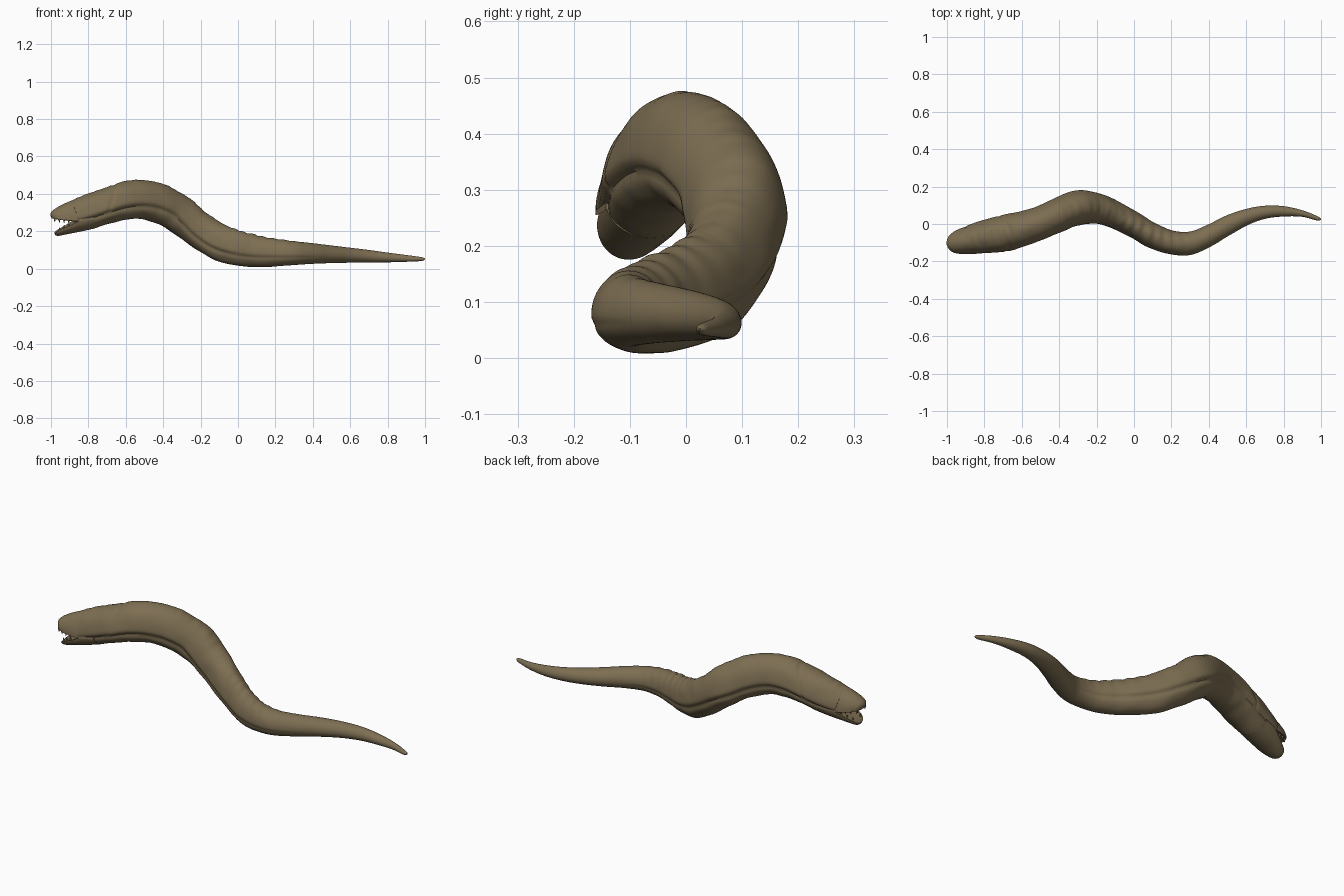
import bpy, bmesh, math
from mathutils import Vector, noise

if "Cube" in bpy.data.objects:
    bpy.data.objects.remove(bpy.data.objects["Cube"])

skin = bpy.data.materials.new("olive brown skin")
skin.diffuse_color = (0.205, 0.156, 0.085, 1)
skin.use_nodes = True
skin.node_tree.nodes["Principled BSDF"].inputs["Base Color"].default_value = skin.diffuse_color


def spline(st, x):
    # Catmull-Rom style interpolation of stations (x, y0, y1, z0, z1)
    i = max(0, min(len(st) - 2, sum(1 for s in st if s[0] <= x) - 1))
    p1, p2 = st[i], st[i + 1]
    p0, p3 = st[max(i - 1, 0)], st[min(i + 2, len(st) - 1)]
    h = p2[0] - p1[0]
    t = (x - p1[0]) / h
    out = []
    for k in range(1, 5):
        m1 = (p2[k] - p0[k]) / (p2[0] - p0[0]) * h
        m2 = (p3[k] - p1[k]) / (p3[0] - p1[0]) * h
        out.append((2*t**3 - 3*t*t + 1) * p1[k] + (t**3 - 2*t*t + t) * m1
                   + (3*t*t - 2*t**3) * p2[k] + (t**3 - t*t) * m2)
    return out


def center(st, x):
    y0, y1, z0, z1 = spline(st, x)
    return Vector((x, (y0 + y1) / 2, (z0 + z1) / 2))


def sweep(name, st, section, rings, sides):
    # perpendicular rings along the centre line given by the stations
    bm = bmesh.new()
    a, b = st[0][0], st[-1][0]
    loops = []
    for i in range(rings + 1):
        x = a + (b - a) * i / rings
        y0, y1, z0, z1 = spline(st, x)
        c = center(st, x)
        d = 0.03
        t = center(st, min(x + d, b)) - center(st, max(x - d, a))
        yaw = math.cos(math.atan2(t.y, t.x))
        pitch = math.cos(math.atan2(t.z, t.x))
        t.normalize()
        s = Vector((0, 0, 1)).cross(t).normalized()
        u = t.cross(s)
        loop = []
        for j in range(sides):
            p, q = section(2 * math.pi * j / sides, x)
            loop.append(bm.verts.new(c + s * p * yaw * (y1 - y0) / 2
                                     + u * q * pitch * (z1 - z0) / 2))
        loops.append(loop)
    for l, m in zip(loops, loops[1:]):
        for j in range(sides):
            k = (j + 1) % sides
            bm.faces.new((l[j], l[k], m[k], m[j]))
    bm.faces.new(loops[0])
    bm.faces.new(loops[-1])
    return finish(name, bm)


def finish(name, bm):
    bmesh.ops.recalc_face_normals(bm, faces=bm.faces)
    me = bpy.data.meshes.new(name)
    bm.to_mesh(me)
    bm.free()
    me.materials.append(skin)
    ob = bpy.data.objects.new(name, me)
    bpy.context.collection.objects.link(ob)
    bpy.context.view_layer.objects.active = ob
    ob.select_set(True)
    bpy.ops.object.shade_smooth_by_angle(angle=math.radians(50))
    ob.select_set(False)
    return ob


def bump(v, w):
    return math.exp(-(v / w) ** 2)


def body_section(a, x):
    c, s = math.cos(a), math.sin(a)
    lat = math.asin(s)
    fade = max(0, min(1, (0.45 - x) / 0.5))
    r = 1 - 0.10 * fade * bump(lat + 0.38, 0.12)            # side crease
    r += 0.035 * fade * bump(lat + 0.15, 0.2)               # lip above it
    if s > -0.3:                                            # gill slit
        r -= 0.04 * bump(x + 0.70 - 0.06 * s, 0.008)
    r += 0.03 * fade * max(0, s) ** 6 * noise.noise(Vector((x * 45, 0, 0)))
    folds = bump(x - 0.12, 0.22) * max(0, s)                # back wrinkles
    r += 0.025 * folds * math.sin(x * 110 + 2 * c)
    r += 0.035 * fade * noise.noise(Vector((x * 14, c * 1.5, s * 1.5)))
    return c * r * (1 - 0.05 * s), s * r


# body: x, low y, high y, bottom, top
body = [(-.875, -.163, -.008, .193, .366), (-.8, -.155, .018, .205, .4),
        (-.7, -.147, .045, .235, .437), (-.6, -.12, .067, .26, .468),
        (-.5, -.085, .1, .263, .474), (-.4, -.045, .145, .225, .455),
        (-.3, -.005, .178, .155, .405), (-.2, 0, .165, .085, .322),
        (-.1, -.03, .125, .035, .25), (0, -.08, .07, .015, .205),
        (.1, -.135, .01, .007, .178), (.2, -.162, -.035, .012, .16),
        (.3, -.165, -.04, .02, .147), (.4, -.125, 0, .026, .136),
        (.5, -.065, .05, .03, .124), (.6, -.008, .082, .032, .112),
        (.7, .028, .098, .033, .1), (.8, .04, .095, .034, .086),
        (.9, .038, .073, .037, .073), (.98, .018, .042, .041, .062),
        (.993, .018, .034, .045, .058), (1.0, .022, .026, .05, .053)]
sweep("body", body, body_section, 300, 64)


# jaws: half-round sections with a nearly flat inner side
def upper_section(a, x):
    s = math.sin(a)
    return math.cos(a), (-1 + 2 * s if s > 0 else -1 - 0.2 * s)


def lower_section(a, x):
    p, q = upper_section(a, x)
    return p, -q


upper = [(-1, -.115, -.09, .268, .288), (-.992, -.14, -.065, .264, .305),
         (-.97, -.157, -.045, .26, .323), (-.93, -.164, -.025, .257, .345),
         (-.875, -.163, -.008, .253, .368), (-.8, -.15, .012, .26, .396)]
lower = [(-.977, -.125, -.085, .178, .19), (-.968, -.14, -.065, .174, .2),
         (-.945, -.152, -.048, .177, .214), (-.9, -.16, -.024, .186, .236),
         (-.86, -.158, -.006, .194, .257), (-.78, -.145, .015, .212, .28)]
sweep("upper_jaw", upper, upper_section, 40, 40)
sweep("lower_jaw", lower, lower_section, 40, 40)


# teeth: small cones along both jaw rims
def teeth(name, st, sign, xs):
    bm = bmesh.new()
    for x in xs:
        y0, y1, z0, z1 = spline(st, x)
        for y in (y0 + 0.015, y1 - 0.015):
            z = z1 if sign > 0 else z0
            ret = bmesh.ops.create_cone(bm, cap_ends=True, segments=8,
                                        radius1=.006, radius2=.001, depth=.02)
            for v in ret["verts"]:
                v.co = Vector((v.co.x + x, v.co.y + y, sign * v.co.z + z + sign * .003))
    finish(name, bm)


teeth("upper_teeth", upper, -1, [-.98, -.955, -.93, -.905])
teeth("lower_teeth", lower, 1, [-.955, -.93, -.905])
